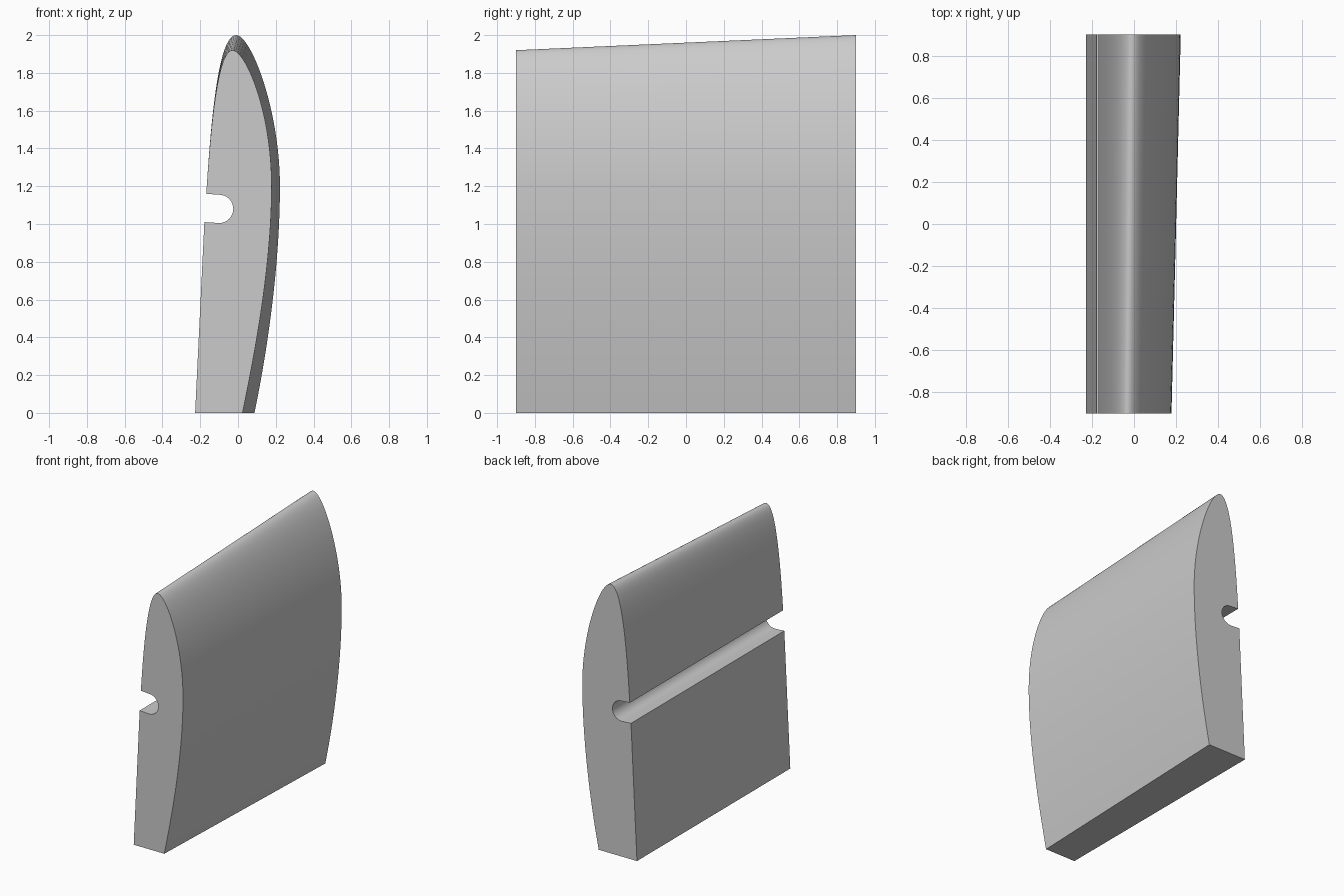
import bpy, bmesh, math
from mathutils import Vector
from mathutils.geometry import interpolate_bezier

cube = bpy.data.objects.get("Cube")
if cube:
    bpy.data.objects.remove(cube, do_unlink=True)

grey = bpy.data.materials.new("plain grey")
grey.use_nodes = True
colour = (0.6, 0.6, 0.6, 1)
grey.diffuse_color = colour
grey.node_tree.nodes["Principled BSDF"].inputs["Base Color"].default_value = colour


def curve(start, handle_a, handle_b, end, steps=24):
    """Points along a Bezier segment, leaving out its last point."""
    pts = [Vector((x, 0, z)) for x, z in (start, handle_a, handle_b, end)]
    return [(p.x, p.z) for p in interpolate_bezier(*pts, steps + 1)][:-1]


def section(peak, left_handle, right_handle, belly, foot):
    """Closed outline: flat side with its slot, rounded crest, bulging side."""
    slot_lip = (-0.168, 1.16)
    outline = [(-0.227, 0), (-0.178, 1.01)]
    # round bottom of the slot
    for i in range(17):
        a = -math.pi / 2 + math.pi * i / 16
        outline.append((-0.1 + 0.075 * math.cos(a), 1.08 + 0.075 * math.sin(a)))
    outline += curve(slot_lip, (-0.14, 1.6), (left_handle, peak[1]), peak)
    outline += curve(peak, (right_handle, peak[1]), (belly, 1.6), (belly, 1.2))
    outline += curve((belly, 1.2), (belly, 0.8), (foot + 0.073, 0.35), (foot, 0))
    outline.append((foot, 0))
    return outline


# Tapered body lofted between the small front section and the large back one
front = section((-0.03, 1.92), -0.1, 0.04, 0.178, 0.024)
back = section((-0.01, 2.0), -0.1, 0.07, 0.222, 0.087)
bm = bmesh.new()
front_loop = [bm.verts.new((x, -0.9, z)) for x, z in front]
back_loop = [bm.verts.new((x, 0.9, z)) for x, z in back]
bm.faces.new(front_loop)
bm.faces.new(back_loop)
for i in range(len(front_loop)):
    j = (i + 1) % len(front_loop)
    bm.faces.new((front_loop[i], front_loop[j], back_loop[j], back_loop[i]))
bmesh.ops.recalc_face_normals(bm, faces=bm.faces)

mesh = bpy.data.meshes.new("slotted_body")
bm.to_mesh(mesh)
bm.free()
mesh.materials.append(grey)
body = bpy.data.objects.new("slotted_body", mesh)
bpy.context.collection.objects.link(body)
bpy.context.view_layer.objects.active = body
body.select_set(True)
bpy.ops.object.shade_smooth_by_angle(angle=math.radians(30))
